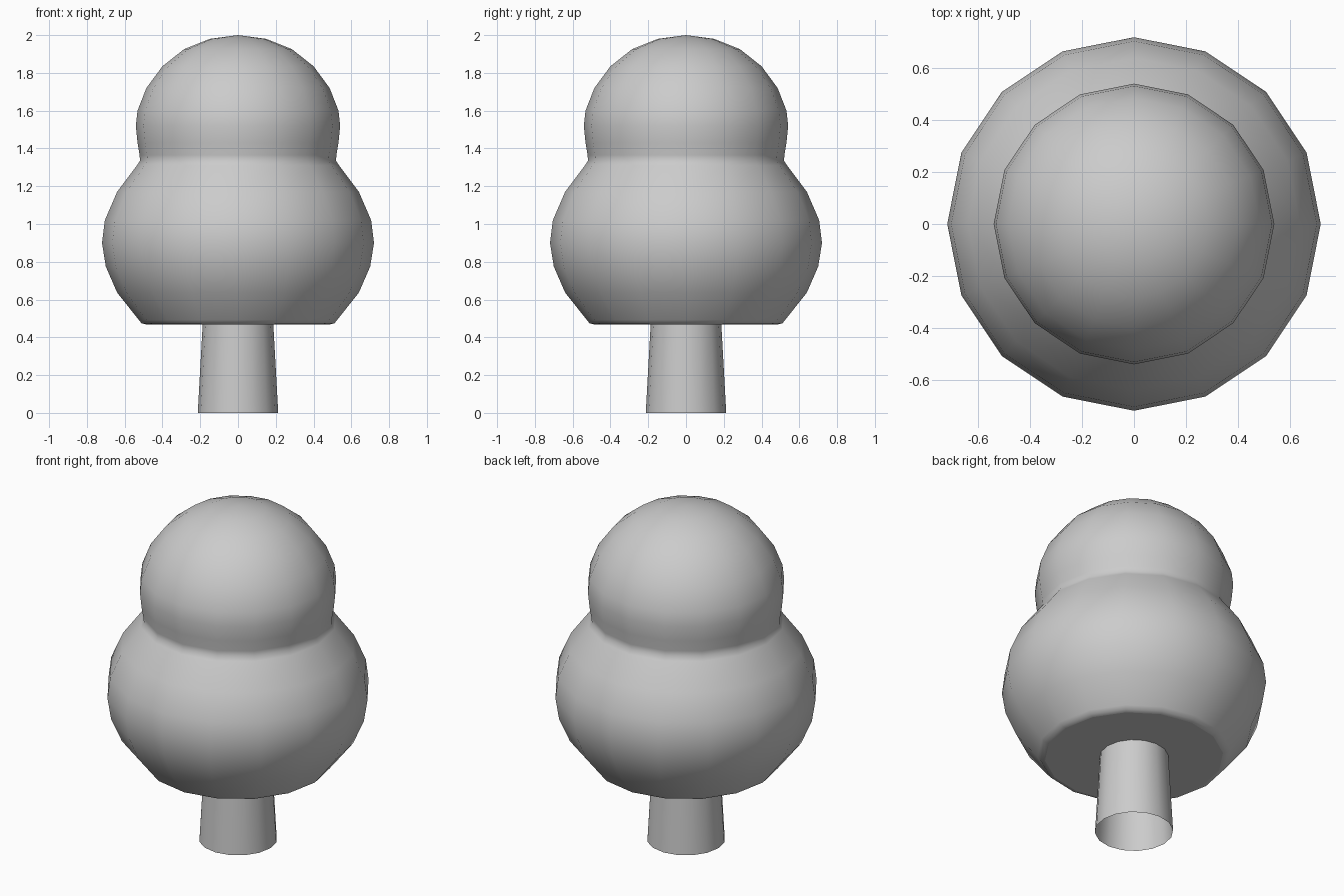
import bpy, bmesh, math

if "Cube" in bpy.data.objects:
    bpy.data.objects.remove(bpy.data.objects["Cube"])

SIDES = 16


def lathe(name, profile, tip=False, disc=False):
    """Revolve (radius, z) points around z, bottom to top."""
    bm = bmesh.new()
    rings = []
    for r, z in profile:
        rings.append([bm.verts.new((r * math.cos(2 * math.pi * i / SIDES),
                                    r * math.sin(2 * math.pi * i / SIDES), z))
                      for i in range(SIDES)])
    for a, b in zip(rings, rings[1:]):
        for i in range(SIDES):
            j = (i + 1) % SIDES
            bm.faces.new((a[i], a[j], b[j], b[i])).smooth = True
    if tip:
        top = bm.verts.new((0, 0, tip))
        for i in range(SIDES):
            bm.faces.new((rings[-1][i], rings[-1][(i + 1) % SIDES], top)).smooth = True
    if disc:
        bm.faces.new(rings[0][::-1]).smooth = False
    me = bpy.data.meshes.new(name)
    bm.to_mesh(me)
    bm.free()
    ob = bpy.data.objects.new(name, me)
    bpy.context.collection.objects.link(ob)
    return ob


# Tapered trunk, open underneath
lathe("trunk", [(0.213, 0), (0.187, 0.47)])

# Two-tier rounded crown with flat underside
lathe("foliage", [
    (0.485, 0.468), (0.51, 0.474), (0.525, 0.492), (0.64, 0.637), (0.70, 0.775),
    (0.72, 0.90), (0.705, 1.02), (0.64, 1.17), (0.535, 1.31), (0.519, 1.335),
    (0.521, 1.365), (0.532, 1.43), (0.541, 1.52), (0.532, 1.60), (0.485, 1.72),
    (0.40, 1.835), (0.285, 1.926), (0.15, 1.98)], tip=2.0, disc=True)
